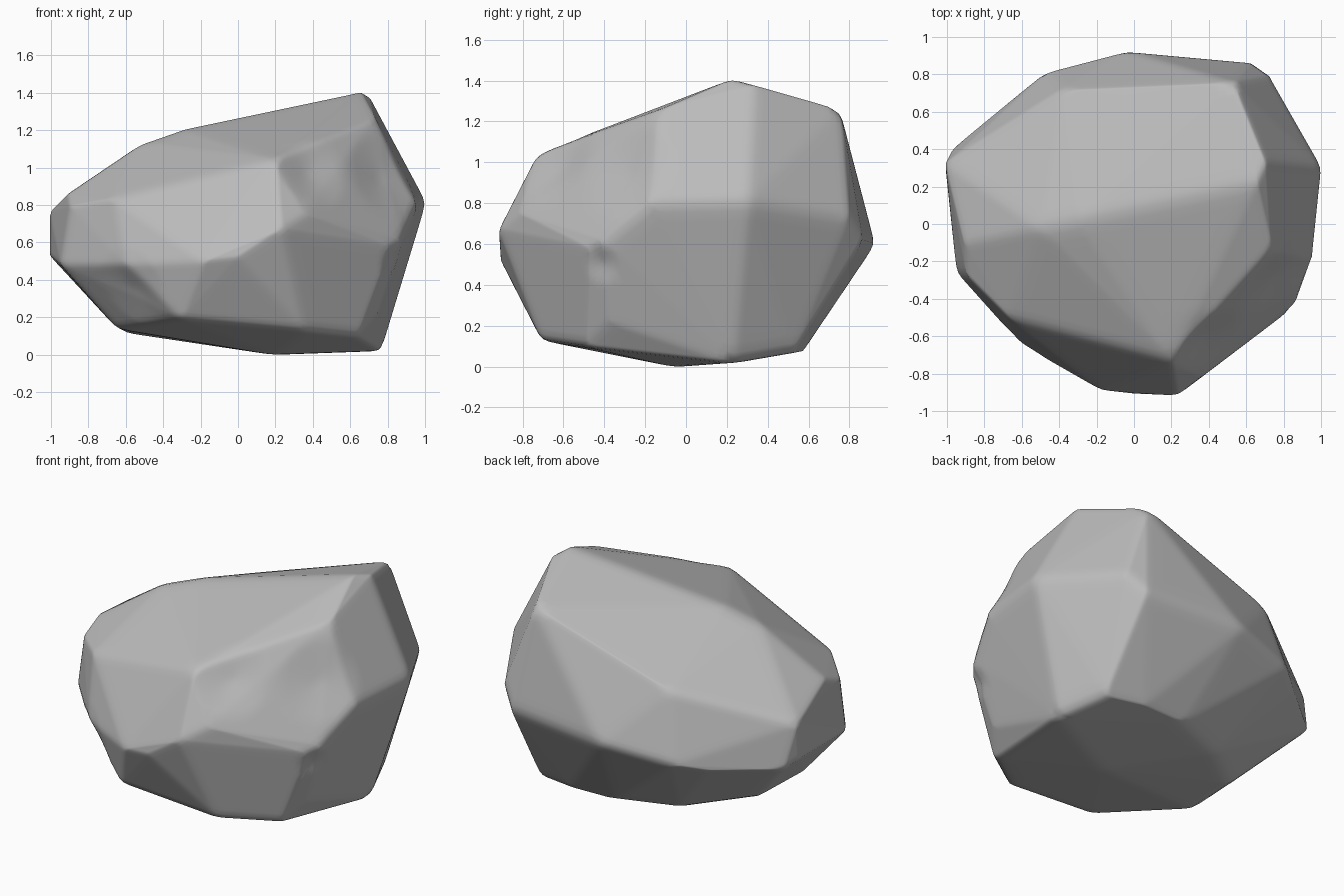
import bpy
import bmesh
from mathutils import Vector

default = bpy.data.objects.get("Cube")
if default:
    bpy.data.objects.remove(default, do_unlink=True)


def make_material(name, value):
    material = bpy.data.materials.new(name)
    material.use_nodes = True
    colour = (value, value, value, 1)
    material.diffuse_color = colour
    material.node_tree.nodes["Principled BSDF"].inputs["Base Color"].default_value = colour
    return material


# Corners of the chipped stone, grouped by region
crown = [(-.5, -.02, 1.13), (-.3, .02, 1.2), (.65, .22, 1.4), (.7, .33, 1.37),
         (.53, .75, 1.25), (-.1, .67, 1.06), (-.38, .71, .95), (.73, -.13, 1.25)]
front_face = [(.2, -.72, 1.04), (-.66, -.5, .83), (.23, -.91, .67), (.36, -.81, .75),
              (0, -.9, .52), (-.18, -.88, .5), (-.6, -.64, .48), (-.3, -.73, .19),
              (.35, -.7, .13)]
left_face = [(-.9, -.1, .86), (-.89, -.27, .79), (-.94, -.26, .48),
             (-1, .32, .76), (-1, .3, .53), (-.96, .4, .49)]
right_face = [(1, .3, .81), (.95, -.18, .8), (.87, -.4, .62), (.81, -.47, .58),
              (.72, .79, .73), (.74, -.37, .22)]
back_face = [(-.62, .68, .5), (-.46, .81, .54), (-.04, .92, .6), (.62, .86, .62)]
underside = [(.2, -.05, 0), (.76, .23, .02), (.65, .52, .07), (.4, .57, .08),
             (.1, .56, .08), (-.25, .42, .07), (.63, -.49, .1),
             (-.64, -.26, .14), (-.6, .13, .12)]
corners = crown + front_face + left_face + right_face + back_face + underside

# Wrap the corners in one faceted skin, with a little spare for the wear
middle = Vector((0, 0, .7))
bm = bmesh.new()
for corner in corners:
    bm.verts.new(middle + (Vector(corner) - middle) * 1.008)
hull = bmesh.ops.convex_hull(bm, input=bm.verts)
loose = {v for v in hull["geom_interior"] + hull["geom_unused"]
         if isinstance(v, bmesh.types.BMVert)}
bmesh.ops.delete(bm, geom=list(loose), context="VERTS")

# Refine the skin, then wear its edges down
for _ in range(4):
    bmesh.ops.subdivide_edges(bm, edges=bm.edges, cuts=1, use_grid_fill=True)
    bmesh.ops.triangulate(bm, faces=bm.faces)
for _ in range(2):
    bmesh.ops.smooth_vert(bm, verts=bm.verts, factor=.5,
                          use_axis_x=True, use_axis_y=True, use_axis_z=True)


# Shallow chips pressed toward the middle of the stone
def chip(centre, radius, depth):
    centre = Vector(centre)
    inward = (middle - centre).normalized()
    for vert in bm.verts:
        nearness = 1 - (vert.co - centre).length / radius
        if nearness > 0:
            vert.co += inward * depth * nearness


chip((.38, -.62, .98), .22, .03)
chip((.78, -.28, .95), .24, .03)
chip((.83, -.42, .5), .1, .02)
chip((-.55, -.56, .36), .22, .025)

bmesh.ops.recalc_face_normals(bm, faces=bm.faces)
mesh = bpy.data.meshes.new("boulder")
bm.to_mesh(mesh)
bm.free()
boulder = bpy.data.objects.new("boulder", mesh)
bpy.context.collection.objects.link(boulder)
boulder.location.z = -min(v.co.z for v in mesh.vertices)
mesh.materials.append(make_material("stone grey", .5))

# Soft shading across the worn edges
bpy.ops.object.select_all(action="DESELECT")
boulder.select_set(True)
bpy.context.view_layer.objects.active = boulder
bpy.ops.object.shade_smooth_by_angle(angle=1)
